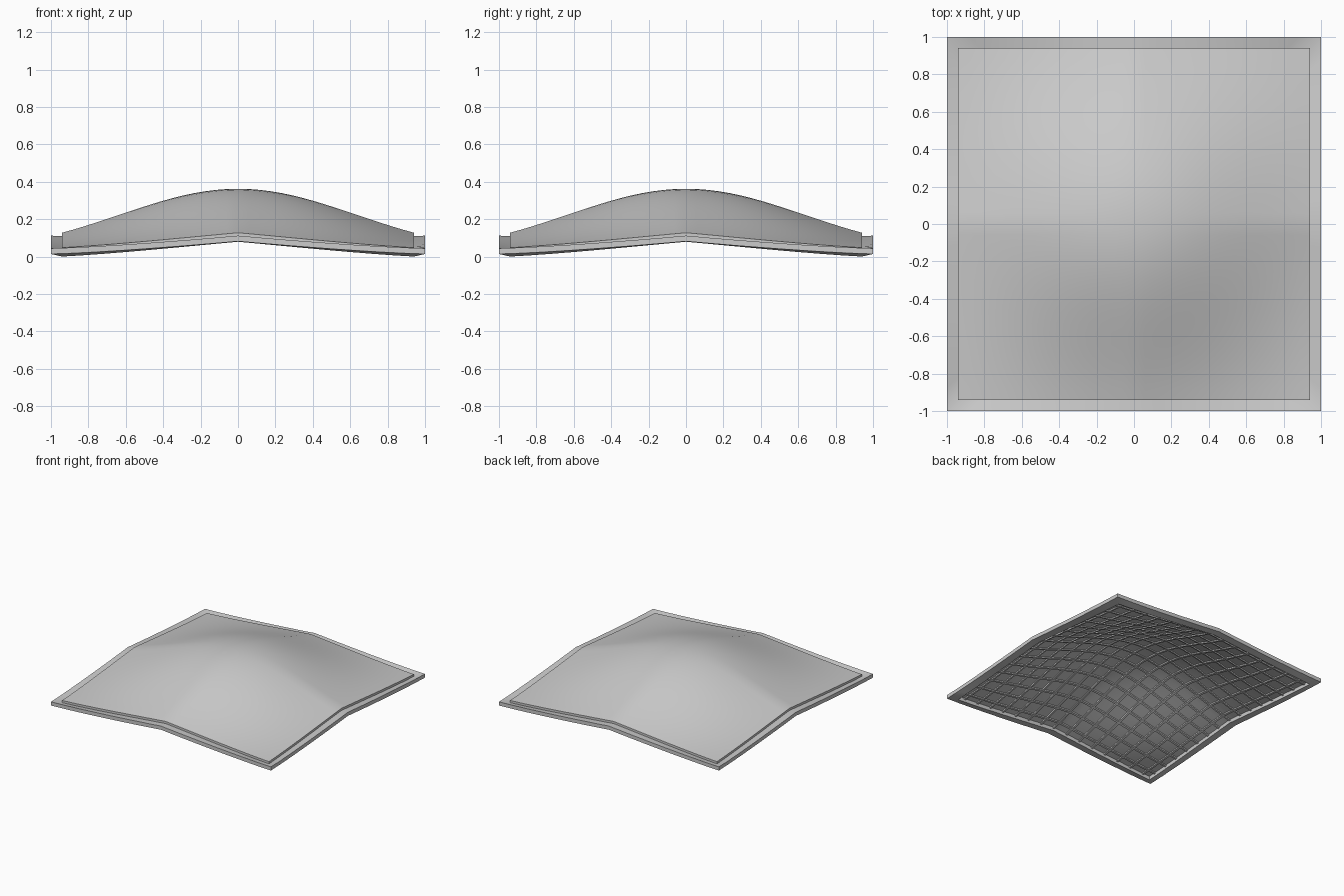
import bpy, math

if "Cube" in bpy.data.objects:
    bpy.data.objects.remove(bpy.data.objects["Cube"])

INNER = 0.94          # half width of the roof skin
N = 16                # grid cells per side


def height(x, y):
    # bell-shaped roof whose edge lines fold into a peak at mid-side
    u, v = abs(x), abs(y)
    def p(a, b):
        w = b ** 2
        edge = 0.3 + 0.7 * max(0, 1 - a) ** 1.3
        return (1 - w) * math.exp(-1.26 * a * a) + w * edge
    return 0.35 * p(u, v) * p(v, u)


def make(name, verts, faces, angle=30):
    me = bpy.data.meshes.new(name)
    me.from_pydata(verts, [], faces)
    me.update()
    ob = bpy.data.objects.new(name, me)
    bpy.context.collection.objects.link(ob)
    bpy.context.view_layer.objects.active = ob
    ob.select_set(True)
    bpy.ops.object.shade_smooth_by_angle(angle=math.radians(angle))
    ob.select_set(False)
    return ob


def sweep(name, sections, closed=False):
    # join matching four-point sections into a bar
    verts = [p for s in sections for p in s]
    n = len(sections)
    faces = []
    for i in range(n if closed else n - 1):
        a, b = 4 * i, 4 * ((i + 1) % n)
        for k in range(4):
            m = (k + 1) % 4
            faces.append((a + k, a + m, b + m, b + k))
    if not closed:
        faces += [(3, 2, 1, 0), tuple(range(4 * n - 4, 4 * n))]
    return make(name, verts, faces)


# roof skin: curved sheet with thickness
M = 32
cs = [INNER * (2 * i / M - 1) for i in range(M + 1)]
top = [(x, y, height(x, y)) for y in cs for x in cs]
bot = [(x, y, z - 0.018) for x, y, z in top]
W, T = M + 1, len(top)
faces = []
for j in range(M):
    for i in range(M):
        a = j * W + i
        q = (a, a + 1, a + 1 + W, a + W)
        faces += [q, tuple(k + T for k in reversed(q))]
loop = ([i for i in range(M)] + [i * W + M for i in range(M)] +
        [M * W + i for i in range(M, 0, -1)] + [i * W for i in range(M, 0, -1)])
for a, b in zip(loop, loop[1:] + loop[:1]):
    faces.append((b, a, a + T, b + T))
make("roof_skin", top + bot, faces)

# edge frame: beam following the square perimeter
ring = []
for k in range(4):
    for i in range(N):
        x, y = 2 * i / N - 1, -1
        for _ in range(k):
            x, y = -y, x
        ring.append((x, y))
sections = []
for x, y in ring:
    xi, yi = x * INNER, y * INNER
    zo, zi = height(x, y), height(xi, yi) - 0.018
    sections.append([(x, y, zo), (xi, yi, zi), (xi, yi, zi - 0.03), (x, y, zo - 0.03)])
base = min(p[2] for s in sections for p in s)
sweep("edge_frame", sections, True)

# lattice ribs under the skin in both directions
for axis in (0, 1):
    for r in range(1, N):
        c = 2 * r / N - 1
        secs = []
        for i in range(M + 1):
            t = cs[i]
            s = []
            for o, d in ((-0.008, -0.010), (0.008, -0.010), (0.008, -0.028), (-0.008, -0.028)):
                x, y = (t, c + o) if axis == 0 else (c + o, t)
                s.append((x, y, height(x, y) + d))
            secs.append(s)
        sweep("rib_%s_%d" % ("xy"[axis], r), secs)

# stand the model on the ground
for ob in bpy.context.collection.objects:
    ob.location.z = -base
